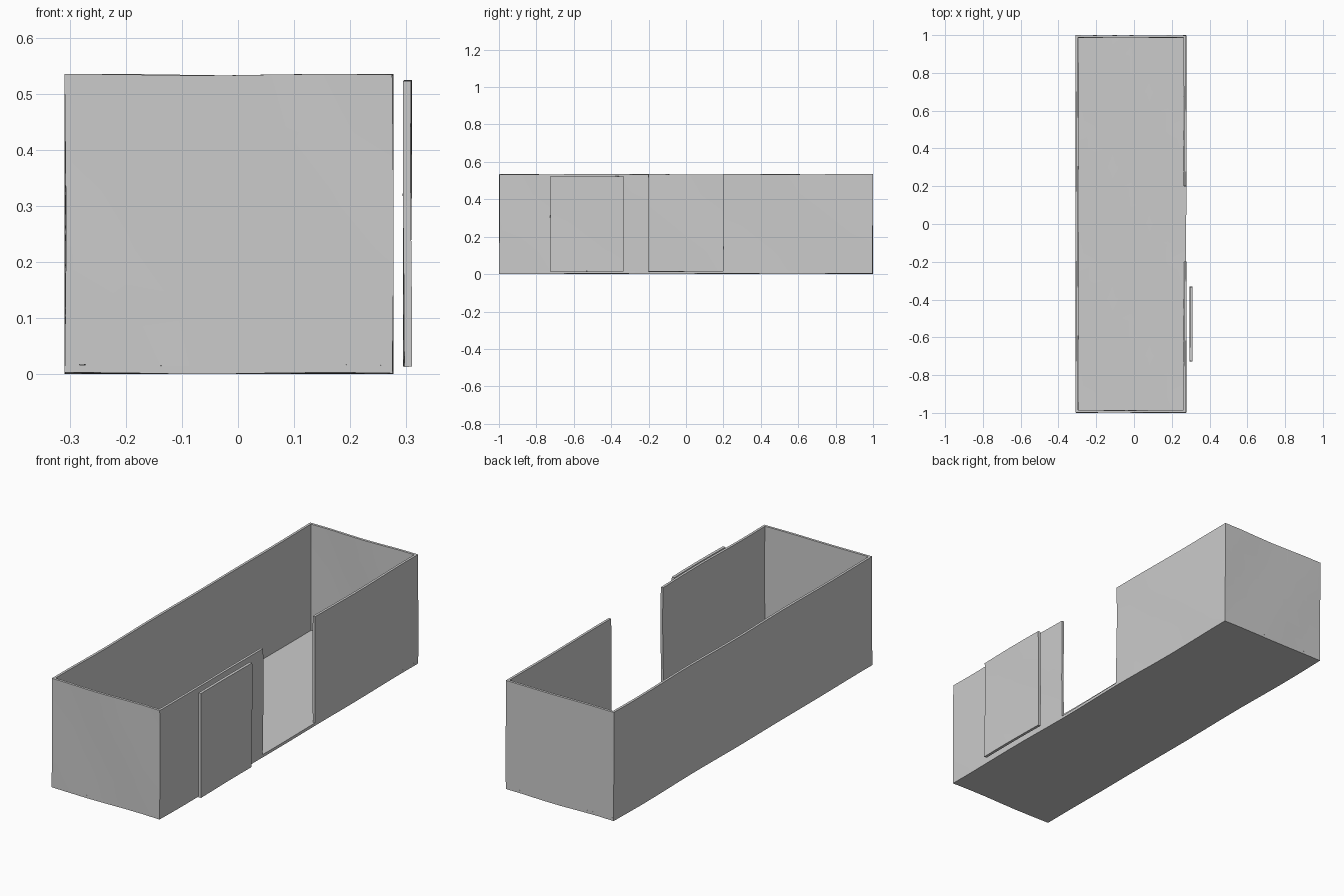
import bpy, bmesh, math
from mathutils import Vector

if "Cube" in bpy.data.objects:
    bpy.data.objects.remove(bpy.data.objects["Cube"])

grey = bpy.data.materials.new("light grey plaster")
grey.diffuse_color = (0.6, 0.6, 0.6, 1)
grey.use_nodes = True
grey.node_tree.nodes["Principled BSDF"].inputs["Base Color"].default_value = grey.diffuse_color


def wobble(p):
    """Small hand-made unevenness, shared by every panel so that joints stay closed."""
    a = 0.0014
    return Vector((a * math.sin(7 * p.y + 9 * p.z),
                   a * math.sin(13 * p.x + 8 * p.z + 1),
                   a * math.sin(9 * p.y + 14 * p.x + 2)))


def panel(name, x, y, z):
    """Thin slab between the given limits, divided along its long sides."""
    lo, hi = Vector((x[0], y[0], z[0])), Vector((x[1], y[1], z[1]))
    bm = bmesh.new()
    bmesh.ops.create_cube(bm, size=1)
    for v in bm.verts:
        v.co = Vector([lo[i] + (v.co[i] + 0.5) * (hi[i] - lo[i]) for i in range(3)])
    for axis in range(3):
        n = max(1, round((hi[axis] - lo[axis]) / 0.1))
        for k in range(1, n):
            no = Vector([float(i == axis) for i in range(3)])
            bmesh.ops.bisect_plane(bm, geom=bm.verts[:] + bm.edges[:] + bm.faces[:],
                                   plane_co=lo + (hi - lo) * k / n, plane_no=no)
    for v in bm.verts:
        v.co += wobble(v.co)
    bmesh.ops.recalc_face_normals(bm, faces=bm.faces[:])
    mesh = bpy.data.meshes.new(name)
    bm.to_mesh(mesh)
    bm.free()
    mesh.materials.append(grey)
    obj = bpy.data.objects.new(name, mesh)
    bpy.context.collection.objects.link(obj)
    bpy.ops.object.select_all(action='DESELECT')
    obj.select_set(True)
    bpy.context.view_layer.objects.active = obj
    bpy.ops.object.shade_smooth_by_angle(angle=math.radians(30))
    return obj


L, R, T = -0.308, 0.276, 0.012      # outer left, outer right, wall thickness
FLOOR, TOP = 0.016, 0.534

# Floor slab and the walls standing on it
panel("floor", (L, R), (-0.998, 0.998), (0.002, FLOOR))
panel("left_wall", (L, L + T), (-0.998, 0.998), (FLOOR, TOP))
panel("front_wall", (L + T, R), (-0.998, -0.998 + T), (FLOOR, TOP))
panel("back_wall", (L + T, R), (0.998 - T, 0.998), (FLOOR, TOP))

# Right wall in two halves, leaving the doorway between them
panel("right_wall_front", (R - T, R), (-0.998 + T, -0.2), (FLOOR, TOP))
panel("right_wall_back", (R - T, R), (0.2, 0.998 - T), (FLOOR, TOP))

# Sliding door, pushed aside in front of the wall
panel("sliding_door", (0.295, 0.309), (-0.727, -0.333), (0.014, 0.523))
